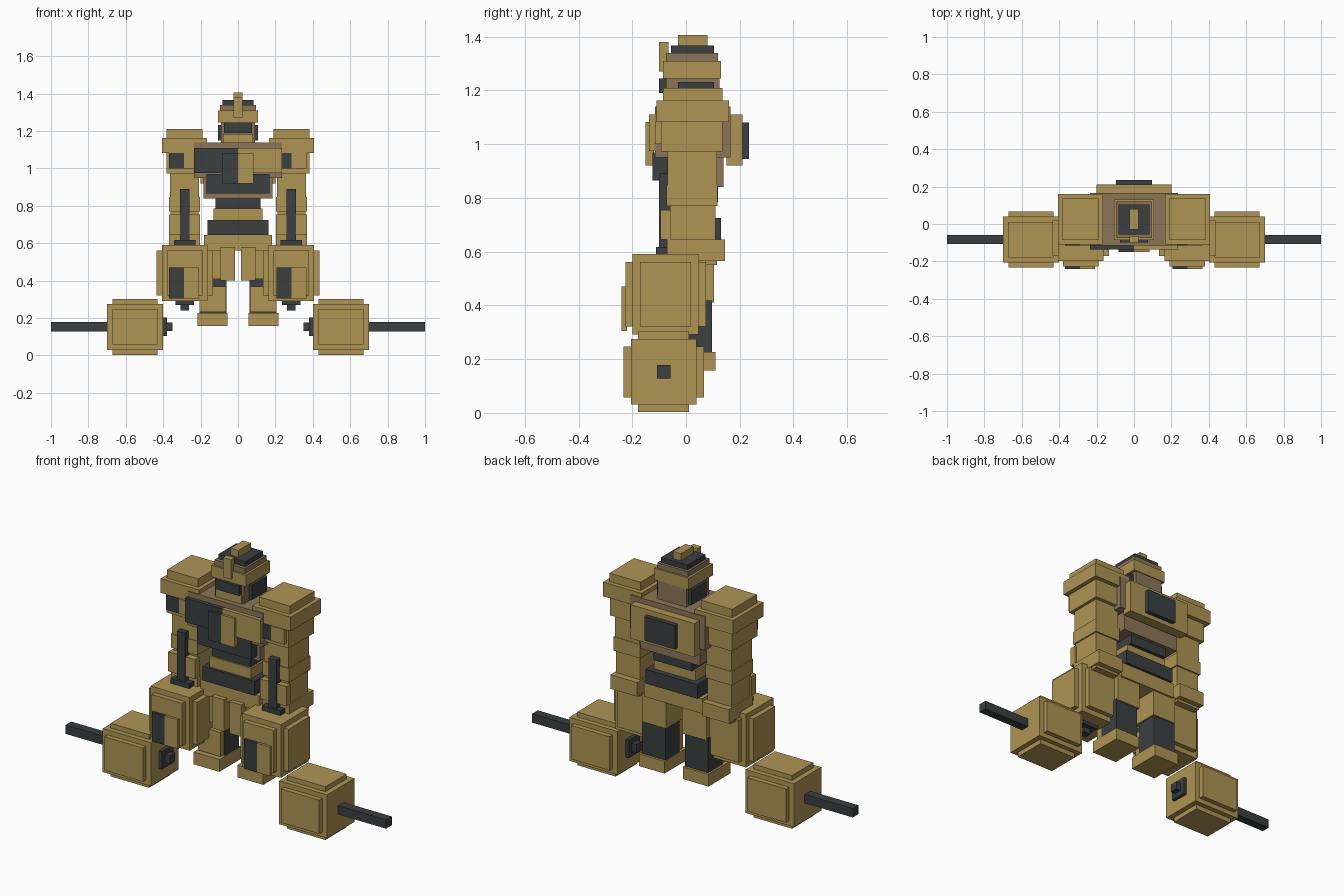
import bpy
import bmesh
from mathutils import Vector

if "Cube" in bpy.data.objects:
    bpy.data.objects.remove(bpy.data.objects["Cube"], do_unlink=True)


def make_material(name, red, green, blue):
    material = bpy.data.materials.new(name)
    material.use_nodes = True
    color = (red, green, blue, 1)
    material.diffuse_color = color
    material.node_tree.nodes["Principled BSDF"].inputs["Base Color"].default_value = color
    return material


TAN = make_material("ochre tan", red=.43, green=.3, blue=.09)
DARK = make_material("dark slate", red=.043, green=.05, blue=.053)
BROWN = make_material("dull brown", red=.26, green=.18, blue=.095)


def block(name, material, centre, size):
    """Box of the given size around a centre."""
    bm = bmesh.new()
    bmesh.ops.create_cube(bm, size=1)
    bmesh.ops.scale(bm, vec=size, verts=bm.verts)
    bmesh.ops.translate(bm, vec=centre, verts=bm.verts)
    mesh = bpy.data.meshes.new(name)
    bm.to_mesh(mesh)
    bm.free()
    mesh.materials.append(material)
    bpy.context.collection.objects.link(bpy.data.objects.new(name, mesh))


def mirrored(name, material, centre, size):
    """Box on the left and its mirror on the right."""
    for side, sign in (("left", 1), ("right", -1)):
        block(f"{side}_{name}", material, (sign * centre[0], centre[1], centre[2]), size)


def part(name, material, width, front, back, bottom, top, x=0, build=block):
    """Box given by its width about x and its extent in depth and height."""
    build(name, material, (x, (front + back) / 2, (bottom + top) / 2),
          (width, back - front, top - bottom))


def pair(name, material, x, **extent):
    part(name, material, x=x, build=mirrored, **extent)


def two_tone(name, width, x=0, **extent):
    """Plate with a dark half towards -x and a tan half towards +x."""
    for tone, material, sign in (("dark", DARK, -1), ("tan", TAN, 1)):
        part(f"{name}_{tone}_half", material, width=width / 2, x=x + sign * width / 4, **extent)


class Stack:
    """Boxes piled upwards, each resting on the one before."""

    def __init__(self, base, x=0):
        self.level, self.x = base, x

    def add(self, name, material, height, width, front, back):
        part(name, material, width, front, back, self.level, self.level + height,
             x=self.x, build=mirrored if self.x else block)
        self.level += height


def hammer(name, centre, axis):
    """Pair of block hammers whose handles run along the given axis."""
    across = 2 - axis
    long, wide, panel, narrow = .3, .245, .24, .19
    centre = Vector(centre)
    along = Vector([float(i == axis) for i in range(3)])

    def piece(label, material, length, thickness, start):
        size = [thickness] * 3
        size[axis] = length
        mirrored(f"{name}_{label}", material, centre + along * (start + length / 2), size)

    # Head with raised panels on the four sides around the handle
    piece("head", TAN, long, wide, -long / 2)
    for label, through in (("face_panels", 1), ("side_panels", across)):
        size = [narrow] * 3
        size[axis], size[through] = panel, long
        mirrored(f"{name}_{label}", TAN, centre, size)

    # Handle on one end, collar and pommel on the other
    piece("handle", DARK, long, .05, long / 2)
    piece("collar", DARK, .02, .1, -long / 2 - .02)
    piece("pommel", DARK, .05, .046, -long / 2 - .05)


# Waist and lower chest
torso = Stack(base=.56)
torso.add("pelvis", TAN, height=.085, width=.366, front=-.075, back=.115)
torso.add("belt", DARK, height=.08, width=.324, front=-.085, back=.13)
torso.add("middle_waist", TAN, height=.06, width=.26, front=-.07, back=.1)
torso.add("upper_waist", DARK, height=.055, width=.24, front=-.06, back=.12)
torso.add("lower_chest", BROWN, height=.11, width=.37, front=-.07, back=.14)
torso.add("upper_chest", BROWN, height=.19, width=.47, front=-.115, back=.165)

# Chest and back plates
part("chest_lower_plate", DARK, width=.336, front=-.125, back=-.06, bottom=.865, top=.97)
two_tone("chest_plate", width=.47, front=-.137, back=-.11, bottom=.975, top=1.11)
two_tone("chest_badge", width=.166, front=-.15, back=-.12, bottom=.92, top=1.083)
part("back_plate", TAN, width=.4, front=.15, back=.21, bottom=.92, top=1.11)
part("back_panel", DARK, width=.19, front=.2, back=.235, bottom=.945, top=1.08)

# Head
head = Stack(base=1.13)
head.add("face", BROWN, height=.115, width=.18, front=-.075, back=.125)
head.add("helmet_band", TAN, height=.065, width=.216, front=-.085, back=.13)
head.add("helmet_upper", BROWN, height=.03, width=.19, front=-.075, back=.12)
head.add("helmet_cap", DARK, height=.027, width=.166, front=-.055, back=.105)
head.add("top_crest", TAN, height=.04, width=.05, front=-.03, back=.08)
part("brow_crest", TAN, width=.05, front=-.1, back=-.065, bottom=1.27, top=1.38)
part("visor", DARK, width=.15, front=-.1, back=-.07, bottom=1.19, top=1.245)
part("chin", TAN, width=.16, front=-.085, back=-.04, bottom=1.14, top=1.185)
part("ear_plates", DARK, width=.216, front=-.03, back=.105, bottom=1.15, top=1.232)

# Legs
pair("foot", TAN, x=.137, width=.16, front=-.085, back=.11, bottom=.157, top=.226)
pair("rear_shin", DARK, x=.133, width=.145, front=-.03, back=.097, bottom=.225, top=.42)
pair("front_shin", TAN, x=.135, width=.14, front=-.065, back=-.02, bottom=.233, top=.37)
pair("thigh", TAN, x=.125, width=.15, front=-.06, back=.105, bottom=.41, top=.57)
pair("front_skirt", TAN, x=.055, width=.076, front=-.1, back=-.05, bottom=.4, top=.58)

# Arms from hand up to shoulder
arm = Stack(base=.55, x=.286)
arm.add("hand", TAN, height=.015, width=.15, front=-.06, back=.115)
arm.add("wrist_cuff", TAN, height=.08, width=.166, front=-.07, back=.145)
arm.add("forearm", TAN, height=.125, width=.15, front=-.06, back=.11)
arm.add("elbow", TAN, height=.078, width=.166, front=-.072, back=.118)
arm.add("upper_arm", TAN, height=.125, width=.155, front=-.068, back=.115)
arm.add("shoulder", TAN, height=.11, width=.19, front=-.093, back=.135)
arm.add("shoulder_block", TAN, height=.08, width=.24, front=-.11, back=.16)
arm.add("shoulder_cap", TAN, height=.047, width=.194, front=-.085, back=.135)
pair("forearm_guard", TAN, x=.286, width=.166, front=-.095, back=-.055, bottom=.645, top=.755)

# Upright hammers at the hands, and hammers lying on the ground
hammer("upright_hammer", centre=(.285, -.076, .441), axis=2)
hammer("ground_hammer", centre=(.55, -.083, .153), axis=0)
pair("hammer_guard", DARK, x=.285, width=.116, front=-.112, back=-.03, bottom=.59, top=.617)

# Two-colour badges, dark towards -x on both sides
for side, x in (("left", .286), ("right", -.289)):
    two_tone(f"{side}_hammer_badge", width=.162, x=x, front=-.24, back=-.22, bottom=.305, top=.47)
    two_tone(f"{side}_shoulder_badge", width=.162, x=x, front=-.115, back=-.085, bottom=1, top=1.083)
